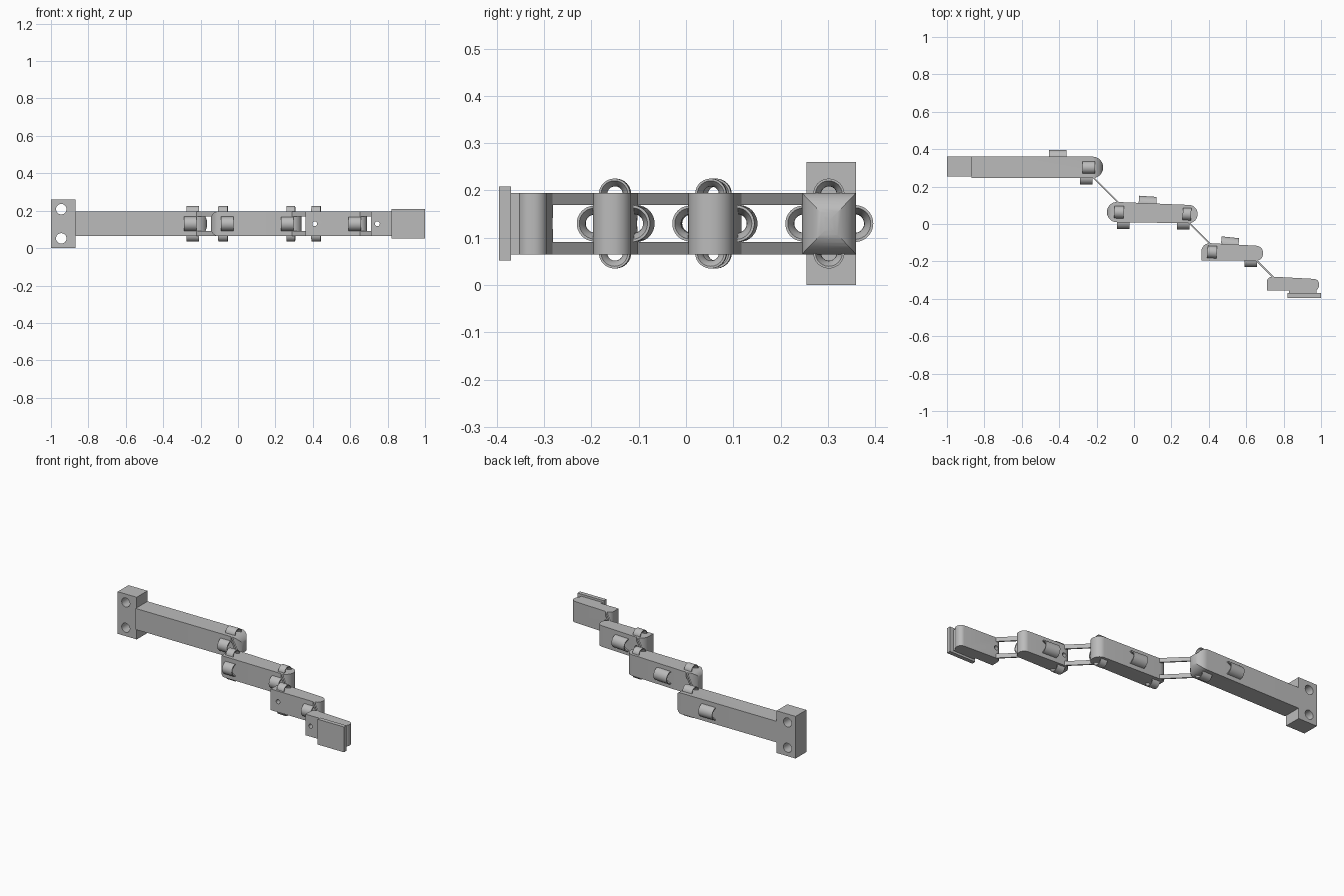
import bpy, bmesh
from math import pi, sin, cos, radians
from mathutils import Vector, Matrix

if "Cube" in bpy.data.objects:
    bpy.data.objects.remove(bpy.data.objects["Cube"], do_unlink=True)

grey = bpy.data.materials.new("matte_grey")
grey.use_nodes = True
grey.diffuse_color = (0.5, 0.5, 0.5, 1)
grey.node_tree.nodes["Principled BSDF"].inputs["Base Color"].default_value = (0.5, 0.5, 0.5, 1)

LOW, HIGH = 0.065, 0.195      # height range of the links
MID = (LOW + HIGH) / 2


def finish(name, bm):
    bmesh.ops.recalc_face_normals(bm, faces=bm.faces)
    mesh = bpy.data.meshes.new(name)
    bm.to_mesh(mesh)
    bm.free()
    mesh.materials.append(grey)
    ob = bpy.data.objects.new(name, mesh)
    bpy.context.collection.objects.link(ob)
    return ob


def smooth(ob):
    bpy.ops.object.select_all(action='DESELECT')
    ob.select_set(True)
    bpy.context.view_layer.objects.active = ob
    bpy.ops.object.shade_smooth_by_angle(angle=radians(30))


def rounded(corners, steps=10):
    """Outline of a polygon whose corners (x, y, radius) are rounded."""
    out = []
    for i, (x, y, r) in enumerate(corners):
        p = Vector((x, y))
        if r == 0:
            out.append(p)
            continue
        a = (Vector(corners[i - 1][:2]) - p).normalized()
        b = (Vector(corners[(i + 1) % len(corners)][:2]) - p).normalized()
        half = a.angle(b) / 2
        centre = p + (a + b).normalized() * (r / sin(half))
        start = p + a * (r / (sin(half) / cos(half))) - centre
        end = p + b * (r / (sin(half) / cos(half))) - centre
        for k in range(steps + 1):
            t = k / steps
            ang = start.angle(end)
            v = (start * sin((1 - t) * ang) + end * sin(t * ang)) / sin(ang)
            out.append(centre + v)
    return out


def prism(name, outline, lo, hi, along_y=False):
    """Extrude an outline along z, or an x-z outline along y."""
    bm = bmesh.new()
    place = (lambda p, h: (p[0], h, p[1])) if along_y else (lambda p, h: (p[0], p[1], h))
    base = bm.faces.new([bm.verts.new(place(p, lo)) for p in outline])
    top = bmesh.ops.extrude_face_region(bm, geom=[base])
    shift = Vector(place((0, 0), hi - lo))
    bmesh.ops.translate(bm, vec=shift, verts=[v for v in top["geom"] if isinstance(v, bmesh.types.BMVert)])
    return finish(name, bm)


def box(name, x0, x1, y0, y1, z0, z1):
    return prism(name, [(x0, y0), (x1, y0), (x1, y1), (x0, y1)], z0, z1)


def boolean(ob, cutter, operation):
    mod = ob.modifiers.new("cut", 'BOOLEAN')
    mod.operation = operation
    mod.solver = 'EXACT'
    mod.object = cutter
    bpy.context.view_layer.objects.active = ob
    bpy.ops.object.modifier_apply(modifier=mod.name)
    bpy.data.objects.remove(cutter, do_unlink=True)


def drill(ob, x, z, r):
    ring = [(x + r * cos(i * pi / 12), z + r * sin(i * pi / 12)) for i in range(24)]
    boolean(ob, prism("drill", ring, -1, 1, True), 'DIFFERENCE')


def guide(name, pos, out, length, radius, turn=0):
    """Half-round tendon loop with a flared bore, standing on a surface."""
    bm = bmesh.new()
    section = [(-length / 2, radius), (length / 2, radius)]
    for k in range(9):
        t = 1 - k / 4
        section.append((t * length / 2, radius * (0.86 - 0.36 * cos(t * pi / 2))))
    out = Vector(out)
    side = out.cross(Vector((1, 0, 0)))
    rows = []
    for j in range(21):
        a = pi * j / 20
        ray = side * cos(a) + out * sin(a)
        rows.append([bm.verts.new(Vector((x, 0, 0)) + ray * r - out * 0.003) for x, r in section])
    n = len(section)
    for r0, r1 in zip(rows, rows[1:]):
        for k in range(n):
            bm.faces.new((r0[k], r0[(k + 1) % n], r1[(k + 1) % n], r1[k]))
    bm.faces.new(rows[0])
    bm.faces.new(rows[-1])
    bm.transform(Matrix.Translation(pos) @ Matrix.Rotation(radians(turn), 4, 'Z'))
    smooth(finish(name, bm))


# Mounting block with two bolt holes
mount = box("mount_block", -1, -0.87, 0.255, 0.36, 0, 0.26)
for z in (0.052, 0.208):
    drill(mount, -0.945, z, 0.028)
smooth(mount)

# Four links, seen as outlines from above
outlines = {
    "base_link": [(-0.87, 0.36, 0), (-0.165, 0.36, 0.057), (-0.165, 0.245, 0.057), (-0.87, 0.245, 0)],
    "second_link": [(-0.145, 0.12, 0.054), (0.34, 0.1, 0.047), (0.34, 0.004, 0.047), (-0.145, 0.01, 0.054)],
    "third_link": [(0.36, -0.1, 0.045), (0.69, -0.118, 0.038), (0.69, -0.197, 0.038), (0.36, -0.195, 0)],
    "tip_link": [(0.71, -0.28, 0.03), (0.99, -0.295, 0.029), (0.99, -0.356, 0.029), (0.71, -0.356, 0)],
}
links = {n: prism(n, rounded(o), LOW, HIGH) for n, o in outlines.items()}

# Facing ends of the first joint are also rounded in height
nose = rounded([(-2, LOW - 0.001, 0), (-0.165, LOW - 0.001, 0.06), (-0.165, HIGH + 0.001, 0.06), (-2, HIGH + 0.001, 0)])
boolean(links["base_link"], prism("nose", nose, -1, 1, True), 'INTERSECT')
tail = rounded([(2, LOW - 0.001, 0), (-0.145, LOW - 0.001, 0.04), (-0.145, HIGH + 0.001, 0.04), (2, HIGH + 0.001, 0)])
boolean(links["second_link"], prism("tail", tail, -1, 1, True), 'INTERSECT')

# Pin holes in the outer links
drill(links["third_link"], 0.41, MID, 0.013)
drill(links["tip_link"], 0.745, MID, 0.013)
for ob in links.values():
    smooth(ob)

# Fingertip pad and its backing
box("pad_backing", 0.83, 0.975, -0.372, -0.34, LOW, HIGH)
box("fingertip_pad", 0.82, 1, -0.395, -0.37, 0.052, 0.208)

# Paired flexible strips across each joint
for label, a, b in (("first", (-0.235, 0.265), (-0.08, 0.11)),
                    ("second", (0.28, 0.02), (0.415, -0.115)),
                    ("third", (0.64, -0.18), (0.755, -0.295))):
    a, b = Vector(a), Vector(b)
    d = (b - a).normalized()
    w = Vector((-d.y, d.x)) * 0.004
    for level, z in (("lower", LOW), ("upper", HIGH - 0.026)):
        prism(f"{label}_joint_{level}_strip", [a + w, a - w, b - w, b + w], z, z + 0.026)

# Tendon loops above and below the links
for i, (x, y, length, turn) in enumerate(((-0.242, 0.302, 0.065, 0), (-0.08, 0.063, 0.05, -2),
                                          (0.283, 0.053, 0.045, -2), (0.418, -0.15, 0.05, -3))):
    guide(f"upper_loop_{i + 1}", (x, y, HIGH), (0, 0, 1), length, 0.033, turn)
    guide(f"lower_loop_{i + 1}", (x, y, LOW), (0, 0, -1), length, 0.033, turn)

# Tendon loops on the front
for i, (x, y) in enumerate(((-0.255, 0.245), (-0.057, 0.008), (0.263, 0.006), (0.624, -0.196))):
    guide(f"front_loop_{i + 1}", (x, y, MID), (0, -1, 0), 0.066, 0.038)

# Tendon loops on the back
for i, (x, y, turn) in enumerate(((-0.408, 0.36, 0), (0.072, 0.112, -4), (0.512, -0.107, -6))):
    guide(f"back_loop_{i + 1}", (x, y, MID), (0, 1, 0), 0.094, 0.039, turn)
